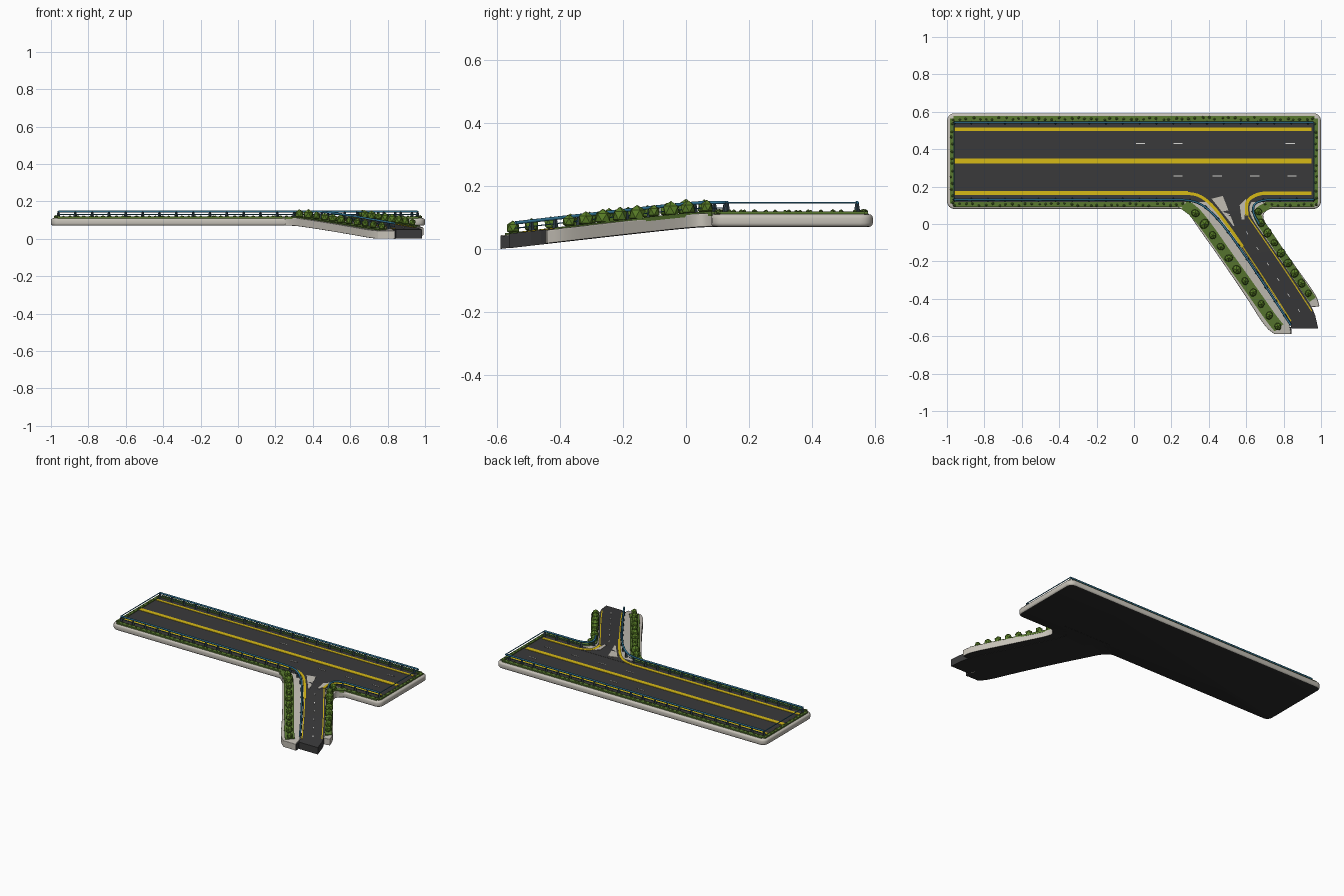
import bpy, bmesh, math, random
from mathutils import Vector, Matrix

random.seed(4)
cube = bpy.data.objects.get("Cube")
if cube:
    bpy.data.objects.remove(cube)


def material(name, r, g, b):
    m = bpy.data.materials.new(name)
    m.use_nodes = True
    m.diffuse_color = (r, g, b, 1)
    m.node_tree.nodes["Principled BSDF"].inputs["Base Color"].default_value = (r, g, b, 1)
    return m


CONCRETE = material("concrete", .56, .53, .47)
ASPHALT = material("asphalt", .042, .042, .043)
UNDER = material("underside", .022, .022, .022)
YELLOW = material("yellow paint", .68, .49, .008)
WHITE = material("white paint", .7, .7, .68)
GRASS = material("grass", .1, .19, .03)
BUSH = material("bush green", .1, .21, .02)
BLUE = material("rail blue", .035, .2, .34)
STEEL = material("dark steel", .03, .05, .065)

BASE, TOP = .07, .11            # slab underside and top
ROAD, PAINT, TURF = .114, .1165, .118


def drop(y):
    """Descent of the ramp, easing away from the level deck."""
    t = max(0, .07 - y)
    return -.116 * t * t / (t + .06)


def smooth(pts, rounds=2):
    """Corner cutting that keeps both end points."""
    pts = [Vector(p) for p in pts]
    for _ in range(rounds):
        out = [pts[0]]
        for a, b in zip(pts, pts[1:]):
            out += [a.lerp(b, .25), a.lerp(b, .75)]
        pts = out + [pts[-1]]
    return pts


def finish(name, bm, mats, flat=True):
    bmesh.ops.recalc_face_normals(bm, faces=bm.faces)
    me = bpy.data.meshes.new(name)
    bm.to_mesh(me)
    bm.free()
    for m in mats:
        me.materials.append(m)
    ob = bpy.data.objects.new(name, me)
    bpy.context.collection.objects.link(ob)
    if not flat:
        bpy.ops.object.select_all(action='DESELECT')
        ob.select_set(True)
        bpy.context.view_layer.objects.active = ob
        bpy.ops.object.shade_smooth_by_angle(angle=math.radians(40))
    return ob


def strip(name, left, right, z0, z1, mat, under=None, bevel=0):
    """Solid band between two matching edge lines, following the descent."""
    bm = bmesh.new()
    rings = []
    for a, b in zip(left, right):
        rings.append([bm.verts.new((p[0], p[1], z + drop(p[1])))
                      for p, z in ((a, z0), (b, z0), (b, z1), (a, z1))])
    for r, s in zip(rings, rings[1:]):
        for i in range(4):
            bm.faces.new((r[i], r[(i + 1) % 4], s[(i + 1) % 4], s[i]))
    bm.faces.new(rings[0])
    bm.faces.new(rings[-1])
    bmesh.ops.recalc_face_normals(bm, faces=bm.faces)
    if under:
        for f in bm.faces:
            f.material_index = int(f.normal.z < -.5)
    ob = finish(name, bm, [mat, under] if under else [mat], flat=not bevel)
    if bevel:
        mod = ob.modifiers.new("soft edges", 'BEVEL')
        mod.width, mod.segments, mod.limit_method = bevel, 3, 'ANGLE'
        mod.angle_limit = math.radians(50)


def ribbon(name, path, width, z0, z1, mat):
    left, right = [], []
    for i, p in enumerate(path):
        d = (path[min(i + 1, len(path) - 1)] - path[max(i - 1, 0)]).normalized()
        n = Vector((-d.y, d.x)) * width / 2
        left.append(p + n)
        right.append(p - n)
    strip(name, left, right, z0, z1, mat)


def line(a, b):
    return [Vector(a), Vector(b)]


def spaced(path, gap):
    """Points at even distances along a path."""
    out, left = [], 0
    for a, b in zip(path, path[1:]):
        length, at = (b - a).length, left
        while at <= length:
            out.append(a.lerp(b, at / length))
            at += gap
        left = at - length
    return out


def tube(name, path, z, r, mat):
    cu = bpy.data.curves.new(name, 'CURVE')
    cu.dimensions, cu.bevel_depth, cu.bevel_resolution = '3D', r, 1
    cu.use_fill_caps = True
    sp = cu.splines.new('POLY')
    sp.points.add(len(path) - 1)
    for q, p in zip(sp.points, path):
        q.co = (p.x, p.y, z + drop(p.y), 1)
    cu.materials.append(mat)
    bpy.context.collection.objects.link(bpy.data.objects.new(name, cu))


def railing(name, path):
    tube(name + "_top_rail", path, .147, .006, BLUE)
    tube(name + "_lower_rail", path, .13, .002, BLUE)
    bm = bmesh.new()
    for p in spaced(path, .09):
        bmesh.ops.create_cone(bm, segments=4, cap_ends=True, radius1=.011, radius2=.005,
                              depth=.036, matrix=Matrix.Translation((p.x, p.y, .129 + drop(p.y))))
    finish(name + "_posts", bm, [STEEL])


def bushes(name, points, size, lift, mat):
    bm = bmesh.new()
    for p in points:
        s = size * random.uniform(.85, 1.15)
        m = Matrix.Translation((p.x, p.y, TURF + lift + drop(p.y)))
        m = m @ Matrix.Rotation(random.random() * 6, 4, 'Z') @ Matrix.Diagonal((s, s * .85, s, 1))
        bmesh.ops.create_icosphere(bm, subdivisions=1, radius=1, matrix=m)
    finish(name, bm, [mat])


# Level deck with rounded corners
bm = bmesh.new()
bmesh.ops.create_cube(bm, size=1, matrix=Matrix.Translation((0, .336, (BASE + TOP) / 2))
                      @ Matrix.Diagonal((2, .512, TOP - BASE, 1)))
bmesh.ops.bevel(bm, geom=[e for e in bm.edges if abs(e.verts[0].co.z - e.verts[1].co.z) > .01],
                offset=.04, segments=4, profile=.5, affect='EDGES')
rims = [e for e in bm.edges if abs(e.verts[0].co.z - e.verts[1].co.z) < .001]
bmesh.ops.bevel(bm, geom=rims, offset=.012, segments=3, profile=.5, affect='EDGES')
bmesh.ops.recalc_face_normals(bm, faces=bm.faces)
for f in bm.faces:
    f.material_index = int(f.normal.z < -.95)
finish("deck", bm, [CONCRETE, UNDER], flat=False)

# Ramp: the shoulders tuck slightly under the road
road_l = smooth([(.33, .17), (.41, .12), (.47, .03), (.55, -.09), (.69, -.30), (.80, -.46), (.845, -.56)])
road_r = smooth([(.70, .17), (.62, .12), (.615, .05), (.70, -.07), (.83, -.26), (.96, -.45), (.985, -.56)])
outer_l = smooth([(.22, .10), (.29, .06), (.35, -.03), (.45, -.17), (.60, -.39), (.70, -.55), (.75, -.588)])
inner_l = smooth([(.37, .16), (.435, .11), (.495, .03), (.575, -.09), (.715, -.30), (.815, -.46), (.84, -.588)])
outer_r = smooth([(.76, .10), (.70, .07), (.685, .03), (.76, -.08), (.88, -.25), (.975, -.38), (.992, -.44)])
inner_r = smooth([(.67, .15), (.605, .11), (.60, .05), (.675, -.07), (.805, -.26), (.90, -.39), (.945, -.445)])
strip("left_shoulder", outer_l, inner_l, BASE, TOP + .003, CONCRETE, UNDER, .012)
strip("right_shoulder", outer_r, inner_r, BASE, TOP + .003, CONCRETE, UNDER, .012)
strip("ramp_road", road_l, road_r, BASE - .001, ROAD + .001, ASPHALT, UNDER)
strip("shoulder_end_face", line((.832, -.55), (.832, -.588)), line((.843, -.55), (.843, -.588)),
      BASE, TOP, ASPHALT)
ribbon("deck_road", line((-.964, .334), (.962, .334)), .432, TOP - .01, ROAD, ASPHALT)

# Grass verges
verges = {
    "back_verge": line((-.965, .563), (.965, .563)),
    "front_verge": line((-.965, .104), (.27, .104)),
    "front_corner_verge": line((.70, .104), (.965, .104)),
    "west_verge": line((-.975, .11), (-.975, .565)),
    "east_verge": line((.973, .11), (.973, .565)),
}
for name, path in verges.items():
    wide = .02 if "st_" in name else .028
    ribbon(name, path, wide, TOP - .005, TURF, GRASS)
    tufts = [p + Vector((random.uniform(-.006, .006), random.uniform(-.007, .007)))
             for p in spaced(path, .035)]
    bushes(name + "_tufts", tufts, .008, -.001, GRASS)
left_bed = smooth([(.27, .105), (.33, .06), (.40, -.03), (.49, -.16), (.64, -.37), (.73, -.50), (.775, -.555)])
right_bed = smooth([(.72, .10), (.66, .07), (.66, .03), (.73, -.07), (.85, -.25), (.955, -.405)])
ribbon("left_planting_bed", left_bed, .06, TOP - .005, TURF, GRASS)
ribbon("right_planting_bed", right_bed, .042, TOP - .005, TURF, GRASS)
bushes("left_bushes", spaced(left_bed, .075)[1:], .027, .014, BUSH)
bushes("right_bushes", spaced(right_bed, .065)[1:], .025, .014, BUSH)

# Painted lines
ribbon("back_edge_line", line((-.96, .507), (.95, .507)), .017, ROAD, PAINT, YELLOW)
ribbon("centre_line", line((-.965, .337), (.95, .337)), .029, ROAD, PAINT, YELLOW)
ribbon("front_edge_line", line((-.96, .165), (.29, .165)), .021, ROAD, PAINT, YELLOW)
ribbon("left_turn_line", smooth([(.28, .165), (.35, .155), (.42, .10), (.50, -.005), (.58, -.12)]),
       .016, ROAD, PAINT + .001, YELLOW)
ribbon("left_ramp_line", smooth([(.58, -.12), (.71, -.315), (.84, -.52)]), .006, ROAD, PAINT + .001, YELLOW)
ribbon("right_turn_line", smooth([(.95, .165), (.75, .165), (.67, .165), (.605, .13), (.60, .08), (.605, .045)]),
       .018, ROAD, PAINT + .001, YELLOW)
ribbon("right_ramp_line", smooth([(.61, .04), (.69, -.075), (.82, -.265), (.95, -.465)]),
       .006, ROAD, PAINT + .001, YELLOW)
strip("left_gore", line((.415, .135), (.53, -.01)), line((.475, .15), (.537, -.01)),
      ROAD, PAINT + .001, CONCRETE)
strip("right_gore", line((.565, .10), (.575, .025)), line((.60, .135), (.59, .025)),
      ROAD, PAINT + .001, CONCRETE)
for lane, starts in ((.43, (.01, .21, .81)), (.257, (.21, .42, .62, .82))):
    for x in starts:
        ribbon("lane_dash", line((x, lane), (x + .05, lane)), .004, ROAD, PAINT, WHITE)
for p in spaced(line((.60, -.04), (.88, -.46)), .1):
    ribbon("ramp_dash", [p, p + Vector((.01, -.015))], .004, ROAD, PAINT + .001, WHITE)

# Railings
railing("back_railing", line((-.96, .542), (.96, .542)))
railing("front_railing", smooth([(-.96, .13), (.2, .13), (.27, .13), (.35, .115), (.43, .05),
                                 (.515, -.055), (.615, -.20), (.735, -.38), (.838, -.54)]))
railing("corner_railing", smooth([(.96, .13), (.76, .13), (.70, .13), (.64, .11), (.635, .06), (.67, .0)]))
for side in (-1, 1):
    tube("end_rail", line((side * .963, .13), (side * .963, .542)), .146, .003, BLUE)
